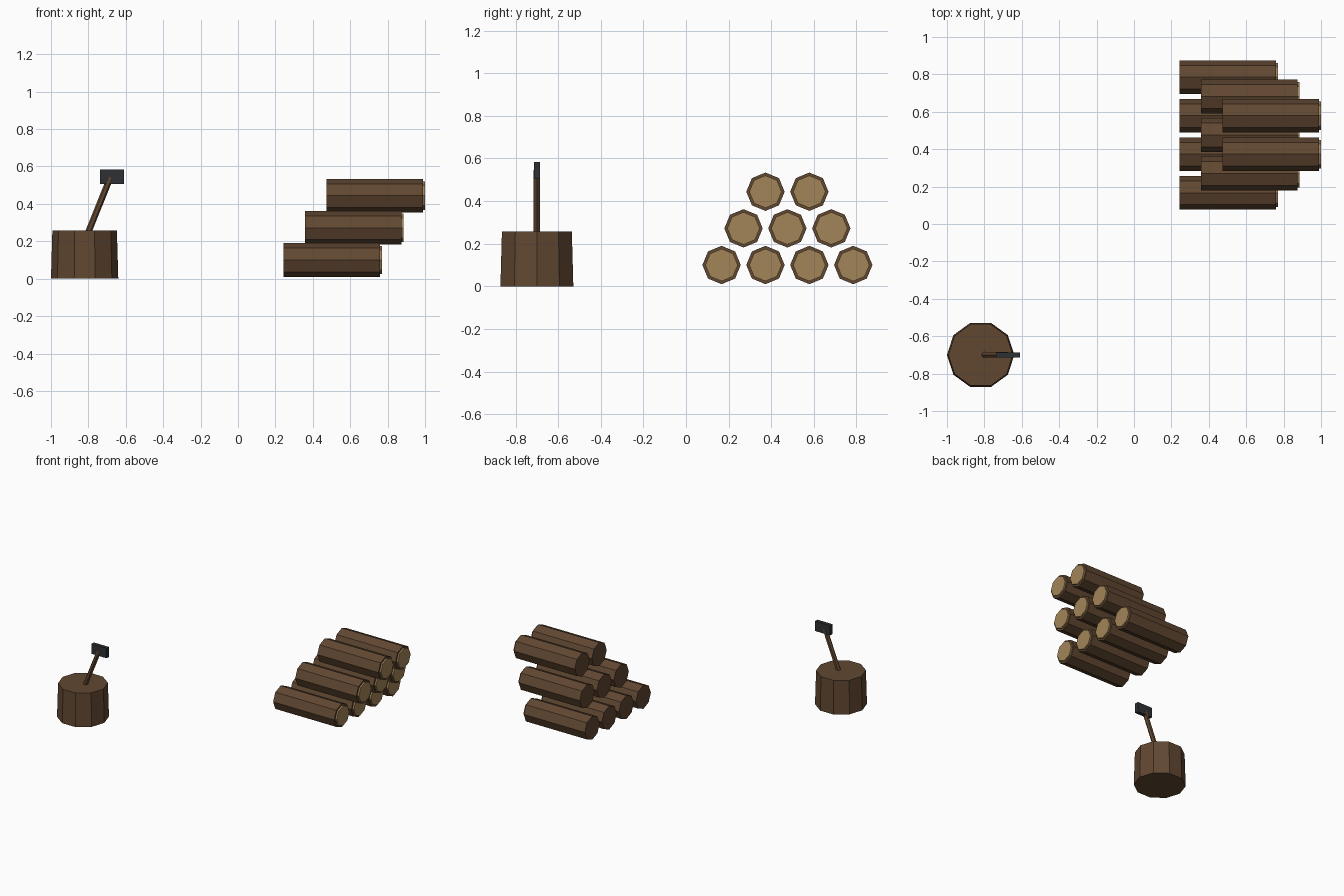
import bpy, bmesh, math
from mathutils import Matrix, Vector

if "Cube" in bpy.data.objects:
    bpy.data.objects.remove(bpy.data.objects["Cube"])


def material(name, rgb):
    m = bpy.data.materials.new(name)
    m.diffuse_color = (*rgb, 1)
    m.use_nodes = True
    m.node_tree.nodes["Principled BSDF"].inputs["Base Color"].default_value = m.diffuse_color
    return m


bark = material("bark_brown", (0.120, 0.064, 0.031))
cut_wood = material("cut_wood_tan", (0.372, 0.235, 0.100))
iron = material("dark_iron", (0.028, 0.030, 0.034))


def finish(name, bm, mat):
    me = bpy.data.meshes.new(name)
    bmesh.ops.recalc_face_normals(bm, faces=bm.faces)
    bm.to_mesh(me)
    bm.free()
    me.materials.append(mat)
    bpy.context.collection.objects.link(bpy.data.objects.new(name, me))


def rod(name, start, end, r1, r2, sides, mat, spin=0.0):
    """Flat-faced cylinder or cone running from start to end."""
    a, b = Vector(start), Vector(end)
    d = b - a
    turn = d.to_track_quat('Z', 'Y').to_matrix().to_4x4()
    bm = bmesh.new()
    bmesh.ops.create_cone(
        bm, cap_ends=True, segments=sides, radius1=r1, radius2=r2, depth=d.length,
        matrix=Matrix.Translation((a + b) / 2) @ turn @ Matrix.Rotation(spin, 4, 'Z'))
    finish(name, bm, mat)


# chopping stump: tapered ten-sided block with corners on the x axis
bm = bmesh.new()
bmesh.ops.create_cone(
    bm, cap_ends=True, segments=10, radius1=0.18, radius2=0.1725, depth=0.257,
    matrix=Matrix.Translation((-0.82, -0.70, 0.1285)) @ Matrix.Rotation(math.pi / 2, 4, 'Z'))
finish("stump", bm, bark)

# axe: leaning handle and an upright block head
rod("axe_handle", (-0.806, -0.70, 0.235), (-0.682, -0.70, 0.543), 0.017, 0.017, 6, bark)
bm = bmesh.new()
bmesh.ops.create_cube(
    bm, size=1,
    matrix=Matrix.Translation((-0.674, -0.70, 0.545)) @ Matrix.Diagonal((0.128, 0.028, 0.076, 1)))
finish("axe_head", bm, iron)

# log pile: rows of 4, 3 and 2, each row shifted along x
for row in range(3):
    x0 = 0.243 + 0.1145 * row
    z = 0.10 + 0.172 * row
    for i in range(4 - row):
        y = 0.167 + 0.103 * row + 0.206 * i
        tag = f"{row + 1}_{i + 1}"
        rod(f"log_{tag}", (x0, y, z), (x0 + 0.516, y, z), 0.09, 0.09, 8, bark)
        # raised pale disc on the right-hand end
        rod(f"log_cut_end_{tag}", (x0 + 0.506, y, z), (x0 + 0.528, y, z),
            0.076, 0.076, 8, cut_wood)
